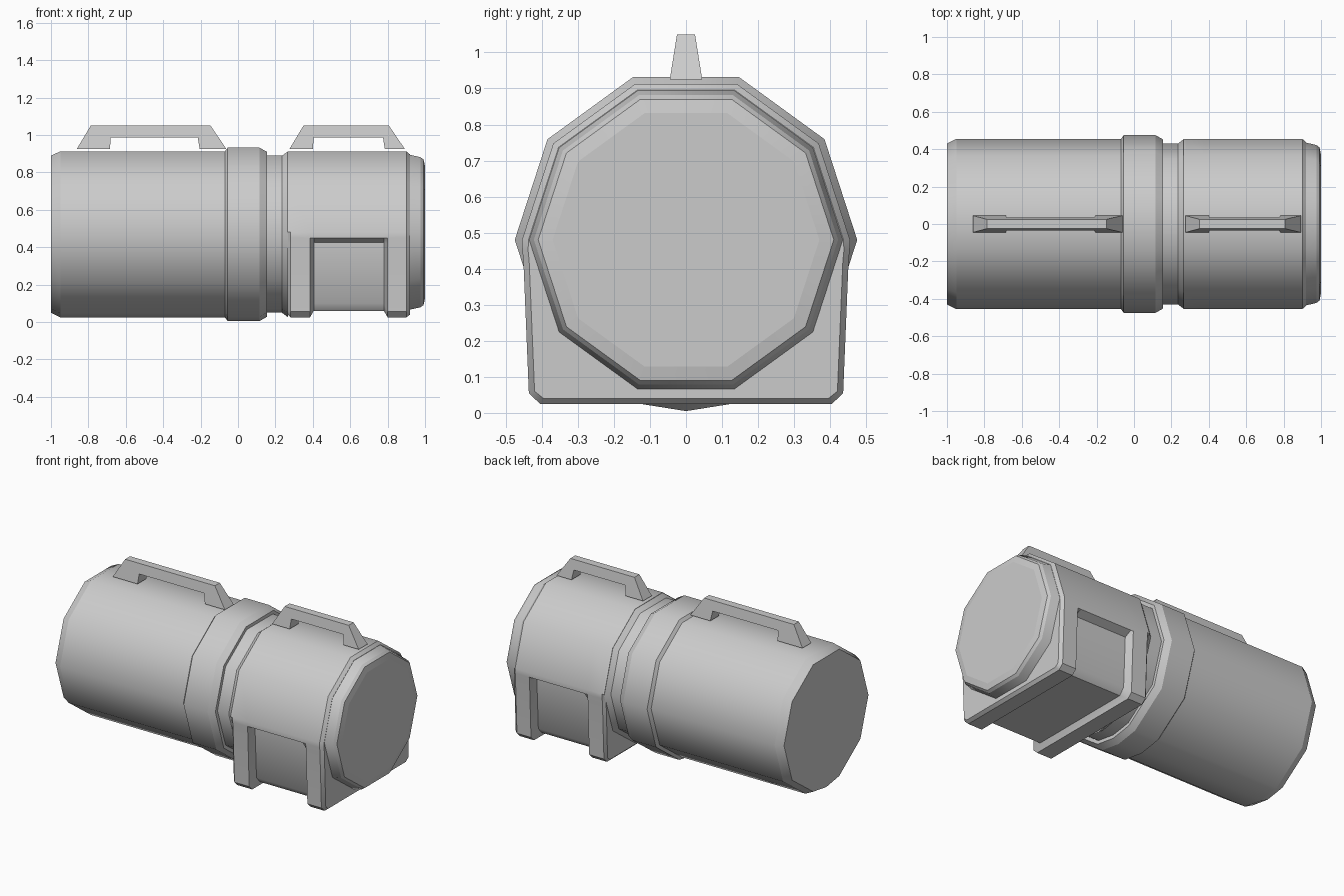
import bpy
import bmesh
from math import sin, cos, radians

if "Cube" in bpy.data.objects:
    bpy.data.objects.remove(bpy.data.objects["Cube"])

AXIS_Z = 0.48

grey = bpy.data.materials.new("plain grey")
grey.use_nodes = True
grey.diffuse_color = (0.6, 0.6, 0.6, 1)
grey.node_tree.nodes["Principled BSDF"].inputs["Base Color"].default_value = (0.6, 0.6, 0.6, 1)


def finish(bm, name):
    """Turn a bmesh into an object, with soft facets and crisp steps."""
    bmesh.ops.recalc_face_normals(bm, faces=bm.faces)
    for face in bm.faces:
        face.smooth = True
    for edge in bm.edges:
        a, b = edge.verts
        angle = edge.calc_face_angle(0)
        around = abs(a.co.x - b.co.x) < 0.0001
        edge.smooth = angle < (0.15 if around else 0.7)
    mesh = bpy.data.meshes.new(name)
    bm.to_mesh(mesh)
    bm.free()
    mesh.materials.append(grey)
    obj = bpy.data.objects.new(name, mesh)
    bpy.context.collection.objects.link(obj)
    return obj


def loft(name, sections):
    """Skin a list of (x, [(y, z), ...]) sections and cap both ends."""
    bm = bmesh.new()
    rings = [[bm.verts.new((x, y, z)) for y, z in pts] for x, pts in sections]
    for r, s in zip(rings, rings[1:]):
        n = len(r)
        for i in range(n):
            j = (i + 1) % n
            bm.faces.new((r[i], r[j], s[j], s[i]))
    bm.faces.new(rings[0])
    bm.faces.new(rings[-1])
    return finish(bm, name)


def arc(radius, angles):
    return [(radius * cos(radians(a)), AXIS_Z + radius * sin(radians(a))) for a in angles]


DECAGON = list(range(0, 360, 36))
KEELED = sorted(DECAGON + [270])     # ten sides with a ridge underneath
UPPER = list(range(0, 181, 36))


def turned(name, profile, angles):
    return loft(name, [(x, arc(r, angles)) for x, r in profile])


# Main tank, raised band and neck
turned("tank", [(-1, 0.43), (-0.95, 0.455), (-0.05, 0.455)], KEELED)
turned("band", [(-0.07, 0.455), (-0.055, 0.475), (0.115, 0.475), (0.155, 0.452)], KEELED)
turned("neck", [(0.1, 0.43), (0.235, 0.43), (0.268, 0.455)], KEELED)

# End cap
turned("end_cap", [(0.88, 0.435), (0.92, 0.435), (0.975, 0.422),
                   (0.992, 0.41), (1, 0.37)], DECAGON)


# Housing: round on top, square below, with a recess across its middle
def housing_section(radius, side):
    left = [(-y, z) for y, z in side]
    return arc(radius, UPPER) + left + side[::-1]


FULL = [(0.454, 0.45), (0.451, 0.42), (0.436, 0.055), (0.405, 0.025)]
TRIM = [(0.438, 0.45), (0.435, 0.42), (0.42, 0.06), (0.395, 0.04)]
RECESS = [(0.454, 0.45), (0.405, 0.425), (0.39, 0.1), (0.355, 0.06)]

loft("housing", [
    (0.265, housing_section(0.455, TRIM)),
    (0.28, housing_section(0.455, FULL)),
    (0.385, housing_section(0.455, FULL)),
    (0.405, housing_section(0.455, RECESS)),
    (0.78, housing_section(0.455, RECESS)),
    (0.80, housing_section(0.455, FULL)),
    (0.90, housing_section(0.455, FULL)),
    (0.92, housing_section(0.437, TRIM)),
])


# Carrying handles, tapering towards the top
def handle(name, x0, x1, leg0, leg1):
    low, under, top = 0.925, 0.987, 1.05
    outline = [(x0, low), (x0 + 0.075, top), (x1 - 0.085, top), (x1, low),
               (leg1, low), (leg1 - 0.01, under), (leg0 + 0.005, under), (leg0, low)]
    bm = bmesh.new()
    sides = []
    for sign in (-1, 1):
        sides.append([bm.verts.new((x, sign * (0.045 - 0.16 * (z - low)), z))
                      for x, z in outline])
    a, b = sides
    bm.faces.new(a)
    bm.faces.new(b)
    for i in range(len(a)):
        j = (i + 1) % len(a)
        bm.faces.new((a[i], a[j], b[j], b[i]))
    obj = finish(bm, name)
    for face in obj.data.polygons:
        face.use_smooth = False


handle("tank_handle", -0.862, -0.062, -0.685, -0.205)
handle("housing_handle", 0.275, 0.892, 0.40, 0.785)
